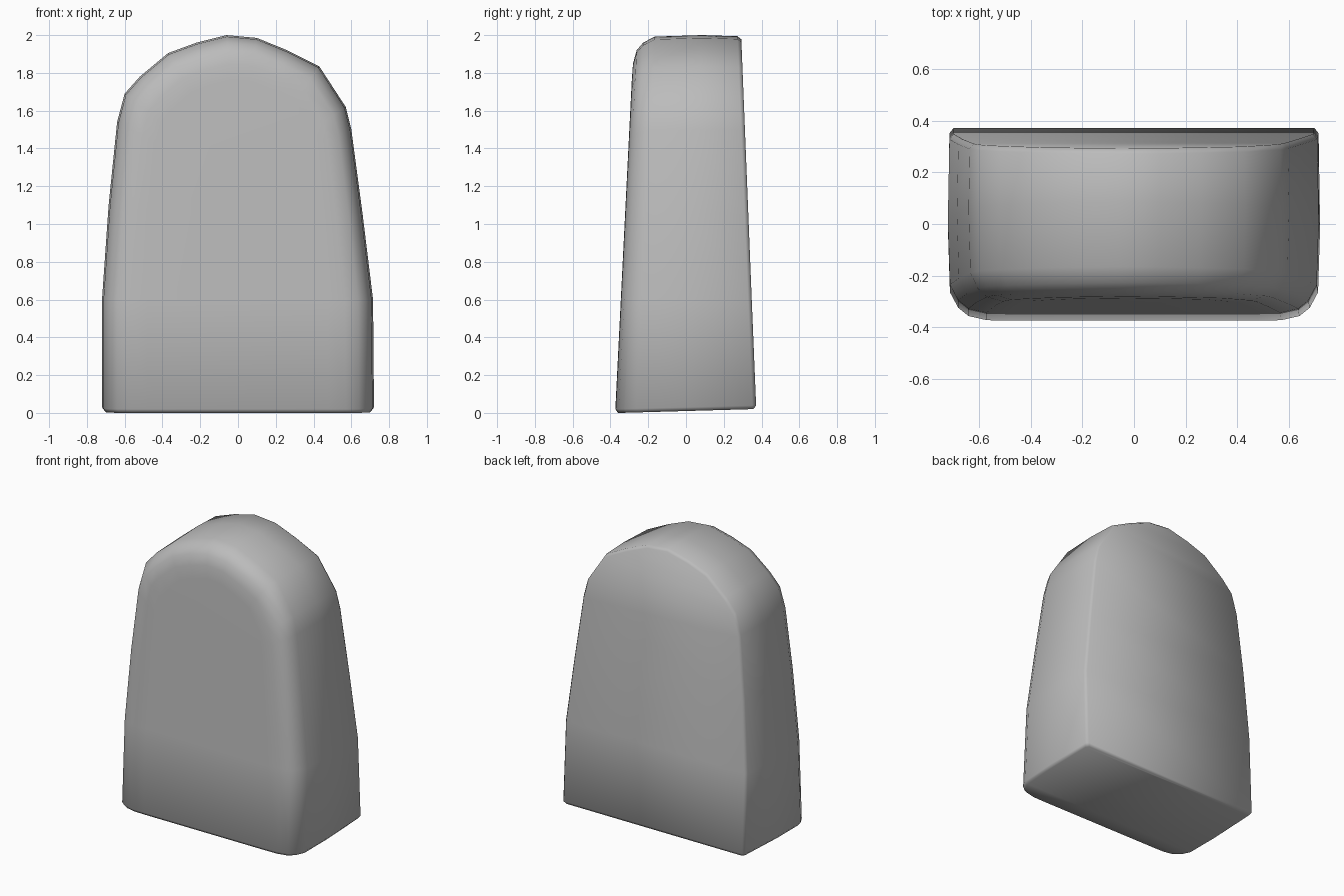
import bpy
import bmesh

cube = bpy.data.objects.get("Cube")
if cube:
    bpy.data.objects.remove(cube, do_unlink=True)

# Slightly uneven arched outline (x, z), from the left foot over the crown
OUTLINE = [
    (-.705, 0), (-.72, .02), (-.72, .6), (-.685, 1.1), (-.64, 1.54),
    (-.60, 1.69), (-.52, 1.78), (-.37, 1.905), (-.22, 1.96), (-.06, 2.0),
    (.10, 1.985), (.26, 1.92), (.43, 1.835), (.57, 1.62), (.60, 1.5),
    (.66, 1.05), (.715, .6), (.72, .02), (.705, 0),
]

# Cross-section from front to back: (inset, gap from front, gap from back)
LAYERS = [
    (.24, 0, None), (.15, .002, None), (.08, .018, None), (.04, .05, None),
    (.008, .11, None), (0, .36, None), (.006, None, .02), (.022, None, 0),
]


def place(x, z, inset, front_gap, back_gap):
    """Inset an outline point and place it between the tapering faces."""
    rise = max(0, (z - .5) / 1.5) ** 2
    px = x * (1 - inset / .72)
    pz = z - inset * rise
    if front_gap is not None:
        y = -.375 + .05 * pz + front_gap
    else:
        y = .372 - .04 * pz - back_gap
    if z < .1:                       # foot rises a little towards the back
        pz += .02 * max(0, (y + .36) / .73)
    if z == 0:                       # small rounded lip around the foot
        y *= .96
    return px, y, pz


def cap(bm, ring):
    """Close an arched ring with horizontal strips and a crown triangle."""
    n = len(ring)
    k = n // 2
    for i in range(k - 1):
        bm.faces.new((ring[i], ring[i + 1], ring[n - 2 - i], ring[n - 1 - i]))
    bm.faces.new((ring[k - 1], ring[k], ring[k + 1]))


# Stone slab: layered rings joined front to back
bm = bmesh.new()
rings = [[bm.verts.new(place(x, z, *layer)) for x, z in OUTLINE]
         for layer in LAYERS]
for a, b in zip(rings, rings[1:]):
    for i in range(len(a)):
        j = (i + 1) % len(a)
        bm.faces.new((a[i], a[j], b[j], b[i]))
cap(bm, rings[0])
cap(bm, rings[-1])
bmesh.ops.recalc_face_normals(bm, faces=bm.faces)
for face in bm.faces:
    face.smooth = True

mesh = bpy.data.meshes.new("stone_slab")
bm.to_mesh(mesh)
bm.free()
slab = bpy.data.objects.new("stone_slab", mesh)
bpy.context.collection.objects.link(slab)

# Plain grey stone
grey = bpy.data.materials.new("stone_grey")
grey.use_nodes = True
colour = (.5, .5, .5, 1)
grey.diffuse_color = colour
grey.node_tree.nodes["Principled BSDF"].inputs["Base Color"].default_value = colour
mesh.materials.append(grey)
